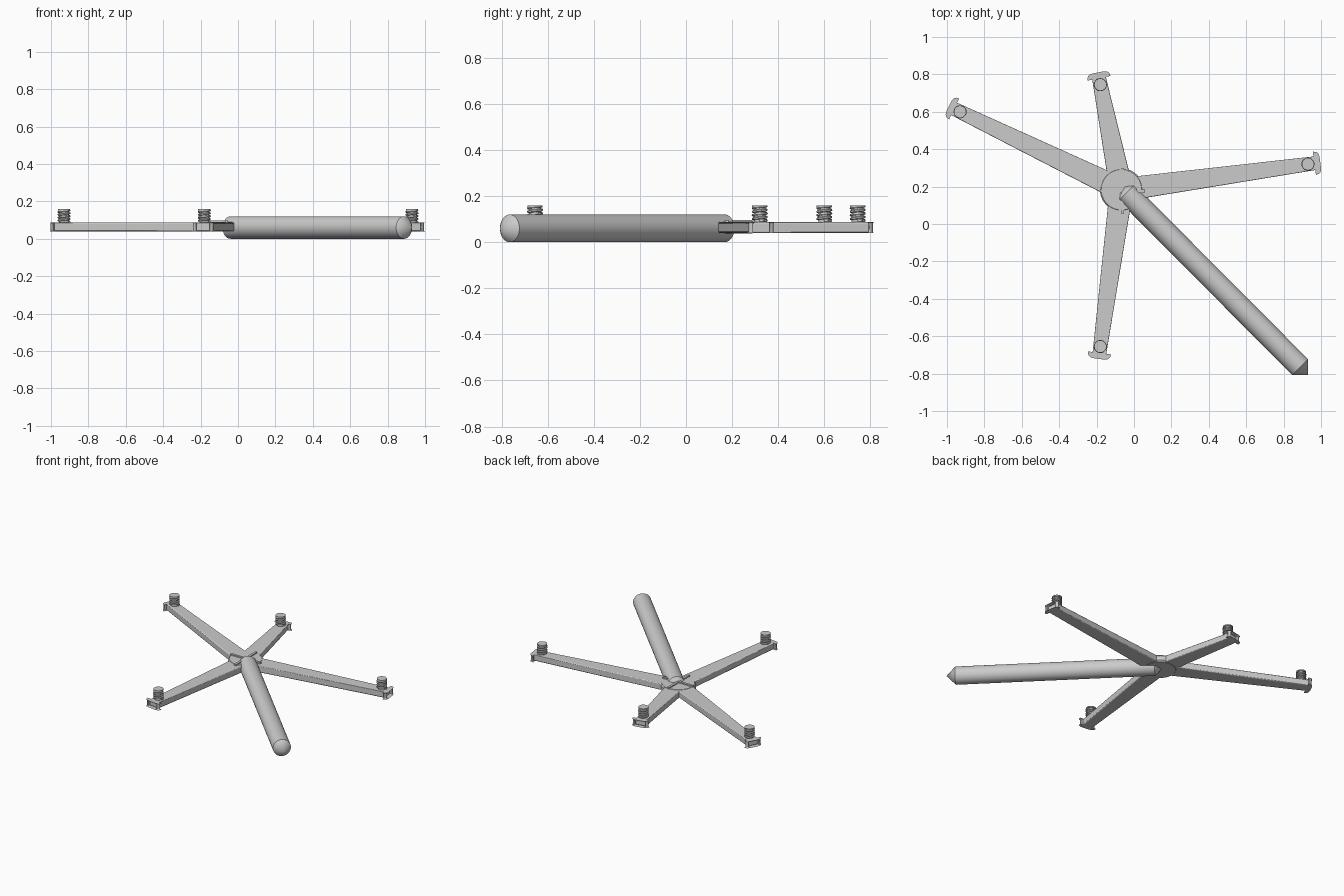
import bpy
import bmesh
from math import cos, sin, pi, radians
from mathutils import Vector

cube = bpy.data.objects.get("Cube")
if cube:
    bpy.data.objects.remove(cube)

HUB = Vector((-0.067, 0.183, 0))
Z_LOW, Z_TOP = 0.04, 0.087
BOLTS = {
    "left": (0.93, 0.32),
    "back": (-0.18, 0.745),
    "right": (-0.93, 0.60),
    "front": (-0.18, -0.655),
}


def smooth(obj, angle=35):
    bpy.ops.object.select_all(action="DESELECT")
    obj.select_set(True)
    bpy.context.view_layer.objects.active = obj
    bpy.ops.object.shade_smooth_by_angle(angle=radians(angle))


def make_object(name, bm, bevel=0):
    bmesh.ops.recalc_face_normals(bm, faces=bm.faces)
    mesh = bpy.data.meshes.new(name)
    bm.to_mesh(mesh)
    bm.free()
    obj = bpy.data.objects.new(name, mesh)
    bpy.context.collection.objects.link(obj)
    if bevel:
        mod = obj.modifiers.new("soft_edges", "BEVEL")
        mod.width, mod.segments = bevel, 3
        mod.limit_method, mod.angle_limit = "ANGLE", radians(50)
    smooth(obj)
    return obj


def prism(name, outline, z0, z1, bevel=0):
    bm = bmesh.new()
    face = bm.faces.new([bm.verts.new((x, y, z0)) for x, y in outline])
    side = bmesh.ops.extrude_face_region(bm, geom=[face])["geom"]
    top = [v for v in side if isinstance(v, bmesh.types.BMVert)]
    bmesh.ops.translate(bm, verts=top, vec=(0, 0, z1 - z0))
    return make_object(name, bm, bevel)


def lathe(name, profile, start, axis, steps=32):
    # Spin a (radius, distance) profile round an axis through start
    bm = bmesh.new()
    pts = [bm.verts.new((r, 0, d)) for r, d in profile]
    edges = [bm.edges.new(pair) for pair in zip(pts, pts[1:])]
    bmesh.ops.spin(bm, geom=pts + edges, cent=(0, 0, 0), axis=(0, 0, 1),
                   angle=2 * pi, steps=steps)
    bmesh.ops.remove_doubles(bm, verts=bm.verts, dist=0.0001)
    obj = make_object(name, bm)
    obj.location = start
    obj.rotation_euler = Vector(axis).to_track_quat("Z", "Y").to_euler()
    return obj


def arm(name, bolt):
    # Slightly tapered bar with rounded outer corners
    end = Vector((*bolt, 0))
    along = (end - HUB).normalized()
    across = Vector((-along.y, along.x, 0))
    length = (end - HUB).length + 0.06
    wide, narrow, r = 0.063, 0.056, 0.02
    local = [(0, wide), (0, -wide)]
    for sign in (-1, 1):
        arc = [(length - r + r * cos(a), sign * (narrow - r + r * sin(a)))
               for a in (pi / 2 * i / 4 for i in range(5))]
        local += arc if sign < 0 else arc[::-1]
    outline = [(HUB + along * u + across * v).xy for u, v in local]
    prism(name, outline, Z_LOW, Z_TOP, 0.008)


def threaded_stud(name, bolt):
    # Solid core with a helical thread wound round it
    x, y = bolt
    lathe(name + "_core", [(0, 0.08), (0.026, 0.08), (0.026, 0.15),
                           (0.033, 0.152), (0.033, 0.16), (0, 0.16)],
          (x, y, 0), (0, 0, 1), 24)
    turns, per_turn, low, high = 4, 20, 0.09, 0.152
    curve = bpy.data.curves.new(name + "_thread", "CURVE")
    curve.dimensions = "3D"
    curve.bevel_depth, curve.bevel_resolution = 0.006, 1
    curve.use_fill_caps = True
    spline = curve.splines.new("POLY")
    count = turns * per_turn
    spline.points.add(count)
    for i, p in enumerate(spline.points):
        a = 2 * pi * i / per_turn
        p.co = (x + 0.029 * cos(a), y + 0.029 * sin(a),
                low + (high - low) * i / count, 1)
    obj = bpy.data.objects.new(name + "_thread", curve)
    bpy.context.collection.objects.link(obj)
    bpy.ops.object.select_all(action="DESELECT")
    obj.select_set(True)
    bpy.context.view_layer.objects.active = obj
    bpy.ops.object.convert(target="MESH")
    smooth(bpy.context.object, 50)


# Four arms, each with a stud near its tip
for side, bolt in BOLTS.items():
    arm(side + "_arm", bolt)
    threaded_stud(side + "_stud", bolt)

# Hub disc with crossed ribs on top
lathe("hub", [(0, Z_LOW - 0.002), (0.105, Z_LOW - 0.002), (0.115, 0.048),
              (0.115, 0.08), (0.108, 0.089), (0, 0.089)], HUB, (0, 0, 1), 40)
for name, hx, hy in (("hub_rib_long", 0.008, 0.12), ("hub_rib_cross", 0.12, 0.008)):
    c = HUB + Vector((0.005, -0.006, 0))
    prism(name, [(c.x - hx, c.y - hy), (c.x + hx, c.y - hy),
                 (c.x + hx, c.y + hy), (c.x - hx, c.y + hy)], 0.06, 0.097)

# Round handle with conical ends
R = 0.06
inner, outer = Vector((-0.04, 0.168, R)), Vector((0.888, -0.765, R))
span = (outer - inner).length
lathe("handle", [(0, -R), (R, 0), (R, span), (0, span + R)],
      inner, outer - inner, 40)
